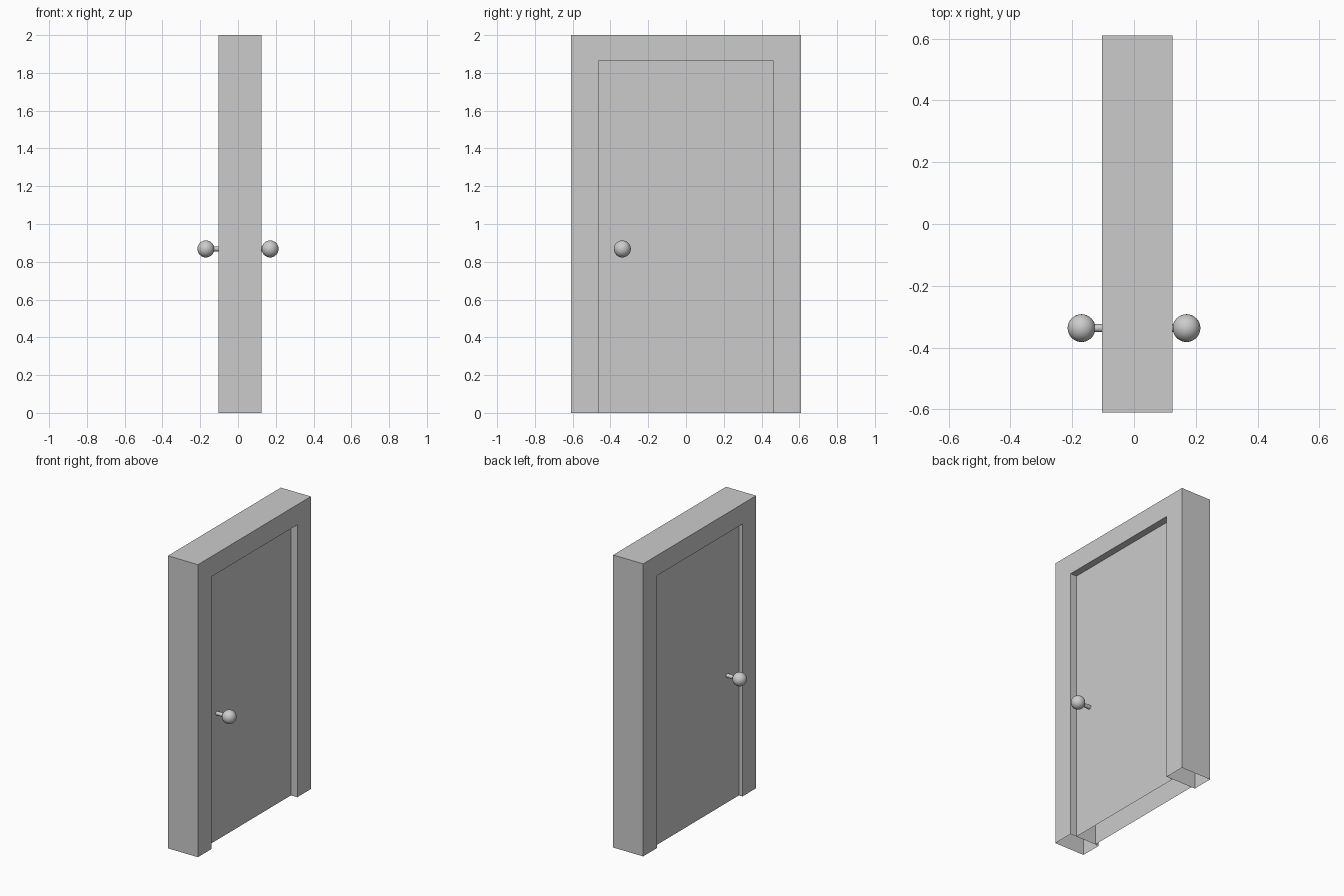
import bpy, bmesh
from math import pi, radians
from mathutils import Vector

if "Cube" in bpy.data.objects:
    bpy.data.objects.remove(bpy.data.objects["Cube"])


def prism(name, outline, x0, x1):
    """Extrude a (y, z) outline along x, leaving the floor side open."""
    bm = bmesh.new()
    face = bm.faces.new([bm.verts.new((x0, y, z)) for y, z in outline])
    ext = bmesh.ops.extrude_face_region(bm, geom=[face], use_keep_orig=True)
    moved = [v for v in ext["geom"] if isinstance(v, bmesh.types.BMVert)]
    bmesh.ops.translate(bm, verts=moved, vec=Vector((x1 - x0, 0, 0)))
    bmesh.ops.recalc_face_normals(bm, faces=bm.faces)
    floor = [f for f in bm.faces if all(v.co.z < 1e-5 for v in f.verts)]
    bmesh.ops.delete(bm, geom=floor, context='FACES')
    mesh = bpy.data.meshes.new(name)
    bm.to_mesh(mesh)
    bm.free()
    obj = bpy.data.objects.new(name, mesh)
    bpy.context.collection.objects.link(obj)
    return obj


W, IN, TOP = 0.61, 0.463, 1.862

# Door frame: two jambs and a lintel in one hollow arch
prism("door_frame", [(-W, 0), (-W, 2), (W, 2), (W, 0),
                     (IN, 0), (IN, TOP), (-IN, TOP), (-IN, 0)], -0.103, 0.124)

# Door panel, recessed on both sides
prism("door_panel", [(-IN, 0), (-IN, TOP), (IN, TOP), (IN, 0)], -0.076, 0.076)

# Knob and stem on each side
KY, KZ, KX = -0.337, 0.868, 0.17
for side, label in ((1, "right"), (-1, "left")):
    bpy.ops.mesh.primitive_cylinder_add(vertices=32, radius=0.013, depth=KX - 0.075,
                                        location=(side * (KX + 0.075) / 2, KY, KZ),
                                        rotation=(0, pi / 2, 0))
    bpy.context.object.name = "knob_stem_" + label
    bpy.ops.object.shade_smooth_by_angle(angle=radians(35))
    bpy.ops.mesh.primitive_uv_sphere_add(segments=32, ring_count=16, radius=0.045,
                                         location=(side * KX, KY, KZ))
    bpy.context.object.name = "knob_" + label
    bpy.ops.object.shade_smooth_by_angle(angle=radians(35))
